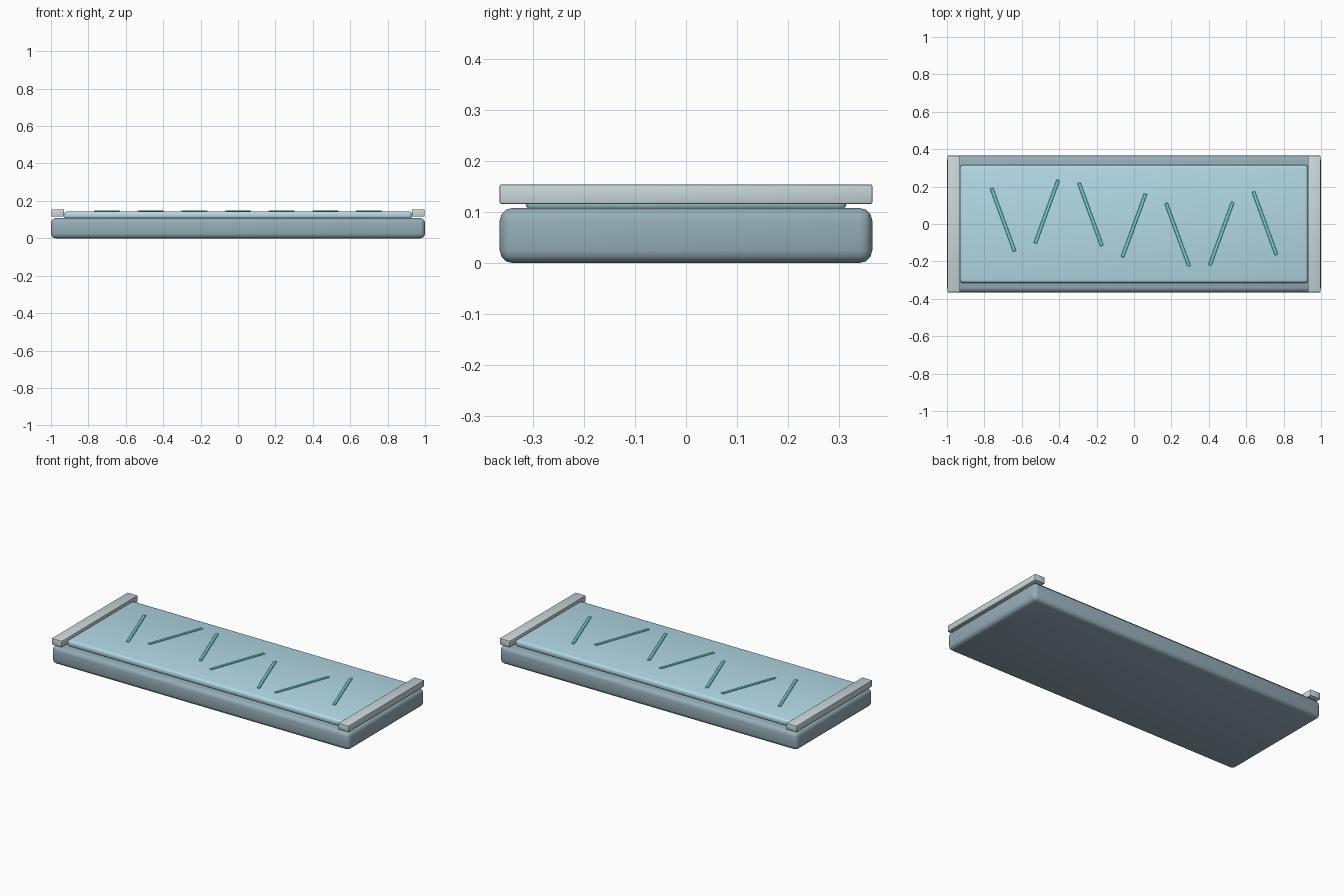
import bpy
import math

if "Cube" in bpy.data.objects:
    bpy.data.objects.remove(bpy.data.objects["Cube"])


def material(name, rgb):
    m = bpy.data.materials.new(name)
    m.diffuse_color = (*rgb, 1.0)
    m.use_nodes = True
    m.node_tree.nodes["Principled BSDF"].inputs["Base Color"].default_value = m.diffuse_color
    return m


def box(name, center, size, mat, bevel=0.0, segments=2, angle=0.0):
    bpy.ops.mesh.primitive_cube_add(size=1, location=center)
    ob = bpy.context.object
    ob.name = name
    ob.scale = size
    bpy.ops.object.transform_apply(location=False, rotation=False, scale=True)
    ob.rotation_euler.z = angle
    ob.data.materials.append(mat)
    if bevel:
        mod = ob.modifiers.new("rounded_edges", 'BEVEL')
        mod.width = bevel
        mod.segments = segments
        bpy.ops.object.modifier_apply(modifier=mod.name)
        bpy.ops.object.shade_smooth_by_angle(angle=math.radians(35))
    return ob


stone = material("base_slate", (0.30, 0.42, 0.48))
ice = material("slab_blue", (0.45, 0.70, 0.79))
metal = material("rail_grey", (0.58, 0.68, 0.70))
teal = material("groove_teal", (0.16, 0.68, 0.68))

# Thick rounded base
box("base", (0, 0, 0.054), (2.0, 0.73, 0.108), stone, 0.025, 3)

# Pale slab lying on the base
box("slab", (0, 0, 0.123), (1.86, 0.63, 0.040), ice, 0.015, 3)

# End rails across the short sides
for side, label in ((-1, "left"), (1, "right")):
    box(label + "_end_rail", (side * 0.963, 0, 0.135), (0.068, 0.73, 0.038), metal, 0.003, 2)

# Zigzag streaks on the slab, following a gentle wave
for i in range(7):
    x = -0.70 + i * 0.2333
    y = 0.003 + 0.066 * math.sin(i + 0.3)
    tilt = 0.35 if i % 2 == 0 else -0.35
    box(f"streak_{i + 1}", (x, y, 0.1435), (0.018, 0.36, 0.008), teal, 0.002, 1, tilt)
